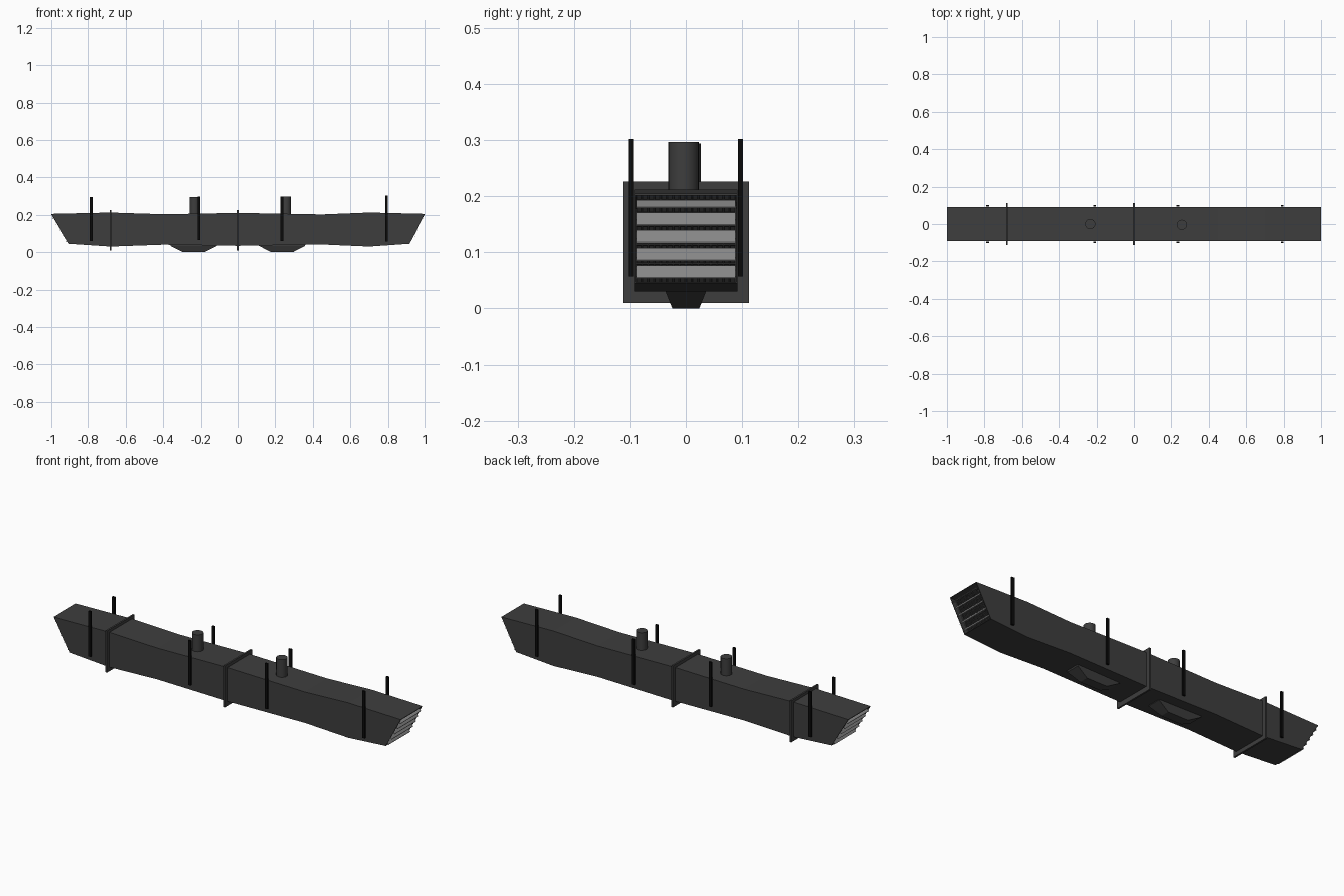
import bpy, bmesh
from mathutils import Vector

cube = bpy.data.objects.get("Cube")
if cube:
    bpy.data.objects.remove(cube, do_unlink=True)


def material(name, r, g, b):
    m = bpy.data.materials.new(name)
    m.use_nodes = True
    m.diffuse_color = (r, g, b, 1)
    m.node_tree.nodes["Principled BSDF"].inputs["Base Color"].default_value = (r, g, b, 1)
    return m


SHEET = material("dark sheet metal", .048, .048, .048)
BLACK = material("black strap", .003, .003, .003)
SLAT = material("grey slat", .24, .24, .24)
INSIDE = material("dark backing", .025, .025, .025)
WIRE = material("mesh wire", .09, .09, .09)


def build(name, bm, mat):
    bmesh.ops.recalc_face_normals(bm, faces=bm.faces)
    me = bpy.data.meshes.new(name)
    bm.to_mesh(me)
    bm.free()
    me.materials.append(mat)
    ob = bpy.data.objects.new(name, me)
    bpy.context.collection.objects.link(ob)
    return ob


def box(name, centre, size, mat):
    bm = bmesh.new()
    bmesh.ops.create_cube(bm, size=1)
    bmesh.ops.scale(bm, vec=size, verts=bm.verts)
    bmesh.ops.translate(bm, vec=centre, verts=bm.verts)
    return build(name, bm, mat)


def loft(name, rings, mat, caps=True):
    """Skin a list of equally sized closed rings of points."""
    bm = bmesh.new()
    loops = [[bm.verts.new(p) for p in ring] for ring in rings]
    for a, b in zip(loops, loops[1:]):
        for i in range(len(a)):
            j = (i + 1) % len(a)
            bm.faces.new((a[i], a[j], b[j], b[i]))
    if caps:
        bm.faces.new(loops[0])
        bm.faces.new(loops[-1])
    return build(name, bm, mat)


# Duct shell: gently sagging rectangular tube with raked open ends
W = .092
stations = [  # top x, top z, bottom x, bottom z
    (-1, .205, -.905, .045), (-.68, .212, -.68, .030), (-.4, .203, -.4, .040),
    (0, .210, 0, .034), (.45, .202, .45, .041), (.7, .212, .7, .030),
    (1, .205, .915, .045)]
rings = [[(tx, -W, tz), (tx, W, tz), (bx, W, bz), (bx, -W, bz)]
         for tx, tz, bx, bz in stations]
duct = loft("duct_shell", rings, SHEET, caps=False)
wall = duct.modifiers.new("wall", 'SOLIDIFY')
wall.thickness = .004
wall.offset = -1

# Raked end grilles: backing, wire mesh and sloping slats
for side, low_x, label in ((-1, .905, "right"), (1, .915, "left")):
    def plane_x(z):
        return low_x + (1 - low_x) * (z - .045) / .16

    def end_panel(name, depth, cols, rows, mat):
        bm = bmesh.new()
        bmesh.ops.create_grid(bm, x_segments=cols, y_segments=rows, size=1)
        for v in bm.verts:
            z = .125 + v.co.y * .079
            v.co = Vector((side * (plane_x(z) - depth), v.co.x * .089, z))
        return build(name, bm, mat)

    end_panel(label + "_grille_backing", .034, 1, 1, INSIDE)
    mesh = end_panel(label + "_wire_mesh", .028, 16, 14, WIRE)
    wires = mesh.modifiers.new("wires", 'WIREFRAME')
    wires.thickness = .003

    for n in range(5):
        low = .055 + n * .0315
        high = min(low + .0215, .193)
        x_in, x_out = plane_x(high) - .019, plane_x(low) + .008
        rings = [[(side * x_in, y, high), (side * x_out, y, low),
                  (side * x_out, y, low - .002), (side * x_in, y, high - .002)]
                 for y in (-.0885, .0885)]
        loft(f"{label}_grille_slat_{n + 1}", rings, SLAT)

# Joint flanges
for name, x, z in (("end_flange", -.68, .118), ("middle_flange", 0, .118)):
    box(name, (x, 0, z), (.009, .224, .217), SHEET)

# Hanger straps on both sides
for n, (x, low, high) in enumerate(((-.783, .060, .296), (-.21, .064, .297),
                                    (.235, .060, .297), (.793, .057, .302))):
    for y, label in ((-.098, "front"), (.097, "back")):
        box(f"{label}_hanger_{n + 1}", (x, y, (low + high) / 2),
            (.015, .009, high - low), BLACK)

# Round risers on top
for name, x, y, top in (("right_riser", -.233, 0, .294), ("left_riser", .256, -.004, .297)):
    bm = bmesh.new()
    bmesh.ops.create_cone(bm, cap_ends=True, segments=24, radius1=.027,
                          radius2=.027, depth=top - .19)
    bmesh.ops.translate(bm, vec=(x, y, (top + .19) / 2), verts=bm.verts)
    riser = build(name, bm, SHEET)
    bpy.ops.object.select_all(action='DESELECT')
    riser.select_set(True)
    bpy.context.view_layer.objects.active = riser
    bpy.ops.object.shade_smooth_by_angle()

# Tapered outlets underneath
for name, x in (("right_outlet", -.238), ("left_outlet", .236)):
    rings = [[(x - a, -b, z), (x + a, -b, z), (x + a, b, z), (x - a, b, z)]
             for a, b, z in ((.125, .038, .042), (.122, .037, .033), (.058, .024, 0))]
    loft(name, rings, SHEET)
